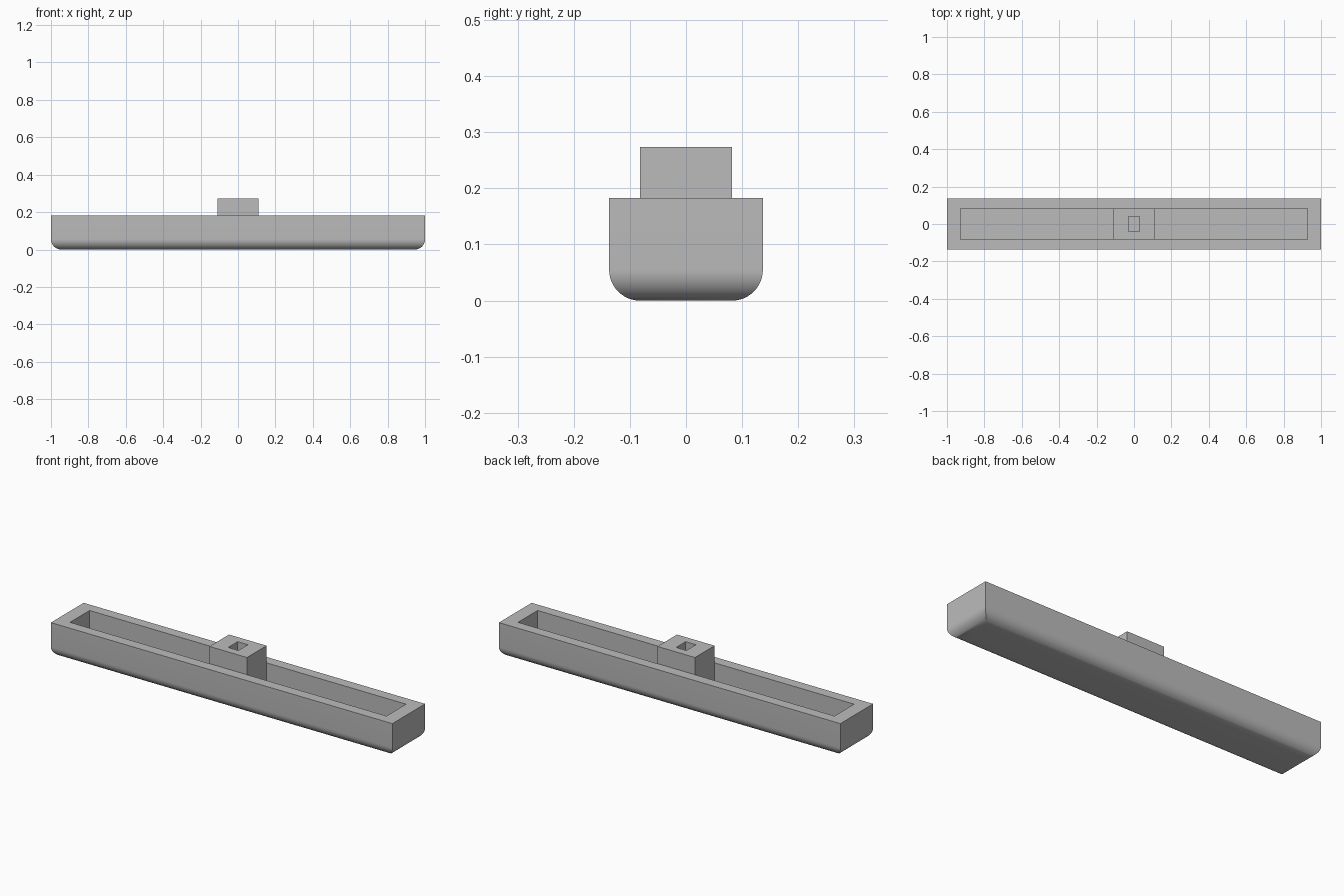
import bpy, bmesh, math

cube = bpy.data.objects.get("Cube")
if cube:
    bpy.data.objects.remove(cube, do_unlink=True)

LENGTH, WIDTH, HEIGHT = 1.0, 0.137, 0.183   # half length, half width, height
RADIUS = 0.055                              # rounded underside
FLOOR = 0.055                               # channel floor height

grey = bpy.data.materials.new("plain grey")
grey.use_nodes = True
colour = (0.5, 0.5, 0.5, 1)
grey.diffuse_color = colour
grey.node_tree.nodes["Principled BSDF"].inputs["Base Color"].default_value = colour


def loft(name, rings):
    """Join centred rectangles (half x, half y, z) and cap both ends."""
    bm = bmesh.new()
    loops = [[bm.verts.new((sx * x, sy * y, z))
              for sx, sy in ((-1, -1), (1, -1), (1, 1), (-1, 1))]
             for x, y, z in rings]
    for a, b in zip(loops, loops[1:]):
        for i in range(4):
            j = (i + 1) % 4
            bm.faces.new((a[i], a[j], b[j], b[i]))
    bm.faces.new(loops[0][::-1])
    bm.faces.new(loops[-1])
    bmesh.ops.recalc_face_normals(bm, faces=bm.faces)
    mesh = bpy.data.meshes.new(name)
    bm.to_mesh(mesh)
    bm.free()
    mesh.materials.append(grey)
    obj = bpy.data.objects.new(name, mesh)
    bpy.context.collection.objects.link(obj)
    return obj


# Long tray: rounded underside, straight sides, rim and open channel
rings = []
for k in range(13):
    t = math.pi / 2 * k / 12
    inset = RADIUS * (1 - math.sin(t))
    rings.append((LENGTH - inset, WIDTH - inset, RADIUS * (1 - math.cos(t))))
rings += [(LENGTH, WIDTH, HEIGHT),
          (0.927, 0.082, HEIGHT),
          (0.927, 0.082, FLOOR)]
tray = loft("tray", rings)

# Slider block standing in the channel, with a square socket in its top
slider = loft("slider_block", [(0.11, 0.082, FLOOR),
                               (0.11, 0.082, 0.274),
                               (0.03, 0.04, 0.274),
                               (0.03, 0.04, HEIGHT)])

# Smooth underside with crisp edges elsewhere
bpy.ops.object.select_all(action='DESELECT')
tray.select_set(True)
bpy.context.view_layer.objects.active = tray
bpy.ops.object.shade_smooth_by_angle(angle=math.radians(30))
